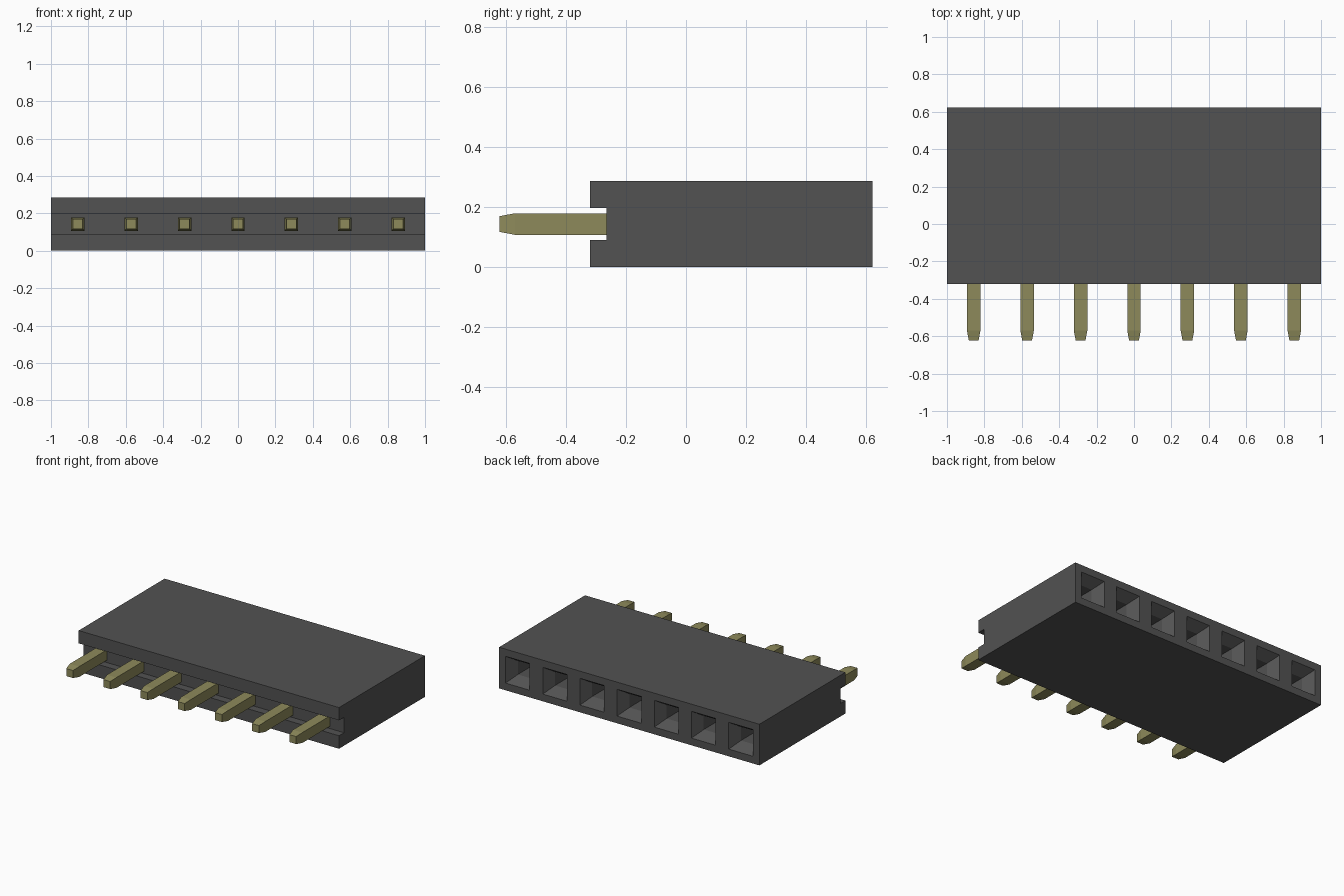
import bpy, bmesh
from mathutils import Vector

COUNT = 7
PITCH = 2 / COUNT
MID_Z = PITCH / 2
FRONT, BACK, GROOVE = -0.32, 0.623, -0.265

cube = bpy.data.objects.get("Cube")
if cube:
    bpy.data.objects.remove(cube, do_unlink=True)


def make_material(name, rgb):
    mat = bpy.data.materials.new(name)
    mat.use_nodes = True
    mat.diffuse_color = (*rgb, 1)
    mat.node_tree.nodes["Principled BSDF"].inputs["Base Color"].default_value = (*rgb, 1)
    return mat


def finish(bm, name, mat):
    bmesh.ops.recalc_face_normals(bm, faces=bm.faces)
    mesh = bpy.data.meshes.new(name)
    bm.to_mesh(mesh)
    bm.free()
    mesh.materials.append(mat)
    obj = bpy.data.objects.new(name, mesh)
    bpy.context.collection.objects.link(obj)
    return obj


def sink(bm, faces, thickness, depth):
    """Inset each face, then push it into the housing."""
    bmesh.ops.inset_individual(bm, faces=faces, thickness=thickness, use_even_offset=True)
    verts = list({v for f in faces for v in f.verts})
    bmesh.ops.translate(bm, verts=verts, vec=(0, -depth, 0))


black = make_material("black plastic", (0.085, 0.085, 0.085))
gold = make_material("dull gold", (0.27, 0.255, 0.104))

# Housing: grooved side profile extruded one cell at a time
bm = bmesh.new()
low, high = 0.09, 0.197
profile = [(FRONT, 0), (BACK, 0), (BACK, PITCH), (FRONT, PITCH),
           (FRONT, high), (GROOVE, high), (GROOVE, low), (FRONT, low)]
rings = [[bm.verts.new((-1 + i * PITCH, y, z)) for y, z in profile]
         for i in range(COUNT + 1)]
for a, b in zip(rings, rings[1:]):
    for i in range(len(profile)):
        j = (i + 1) % len(profile)
        bm.faces.new((a[i], a[j], b[j], b[i]))
bm.faces.new(rings[0])
bm.faces.new(rings[-1])
bmesh.ops.recalc_face_normals(bm, faces=bm.faces)

# Sockets: rim, funnel, then a straight hole in every back cell
cells = [f for f in bm.faces if f.normal.y > 0.9 and f.calc_center_median().y > 0.6]
sink(bm, cells, 0.05, 0)
sink(bm, cells, 0.045, 0.07)
sink(bm, cells, 0.001, 0.4)
finish(bm, "housing", black)

# Pins: square bars with a tapered tip
for n in range(COUNT):
    bm = bmesh.new()
    x = -1 + (n + 0.5) * PITCH
    sections = []
    for y, h in ((GROOVE + 0.02, 0.036), (-0.57, 0.036), (-0.623, 0.026)):
        sections.append([bm.verts.new(Vector((x + sx * h, y, MID_Z + sz * h)))
                         for sx, sz in ((-1, -1), (1, -1), (1, 1), (-1, 1))])
    for a, b in zip(sections, sections[1:]):
        for i in range(4):
            j = (i + 1) % 4
            bm.faces.new((a[i], a[j], b[j], b[i]))
    bm.faces.new(sections[0])
    bm.faces.new(sections[-1])
    finish(bm, f"pin_{n + 1}", gold)
